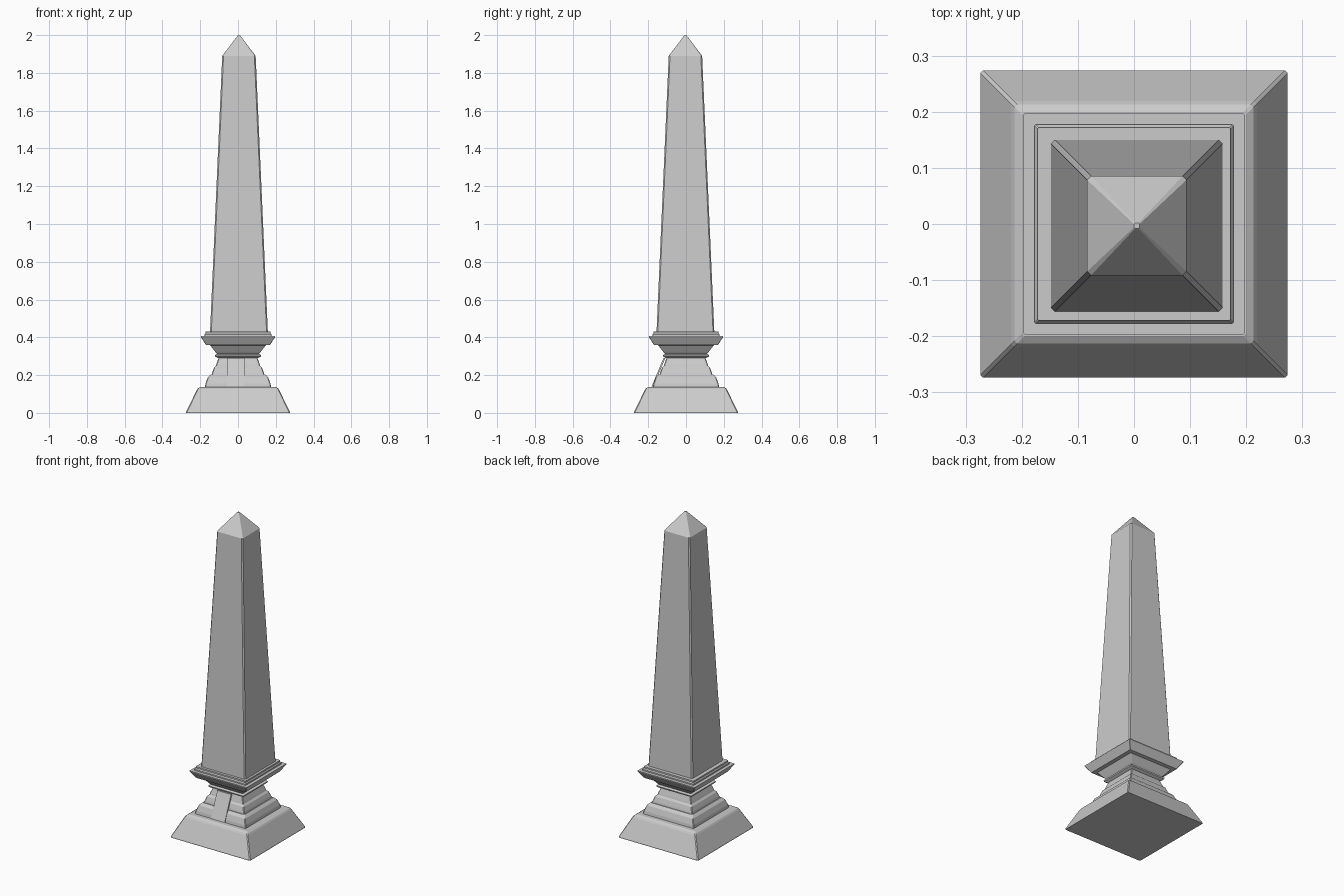
import bpy, bmesh
from mathutils import Vector

if "Cube" in bpy.data.objects:
    bpy.data.objects.remove(bpy.data.objects["Cube"])


def square_loft(name, profile, chamfer, cx=0.0, cy=0.0):
    """Stack chamfered squares; profile is a list of (half width, z)."""
    bm = bmesh.new()
    rings = []
    for h, z in profile:
        k = h - min(chamfer, h * 0.4)
        pts = [(h, -k), (h, k), (k, h), (-k, h), (-h, k), (-h, -k), (-k, -h), (k, -h)]
        rings.append([bm.verts.new((x + cx, y + cy, z)) for x, y in pts])
    for a, b in zip(rings, rings[1:]):
        for i in range(8):
            j = (i + 1) % 8
            bm.faces.new((a[i], a[j], b[j], b[i]))
    bm.faces.new(rings[0][::-1])
    bm.faces.new(rings[-1])
    return finish(name, bm)


def finish(name, bm):
    bmesh.ops.recalc_face_normals(bm, faces=bm.faces)
    mesh = bpy.data.meshes.new(name)
    bm.to_mesh(mesh)
    bm.free()
    obj = bpy.data.objects.new(name, mesh)
    bpy.context.collection.objects.link(obj)
    return obj


# Sloped foot
square_loft("foot", [(0.274, 0), (0.274, 0.006), (0.219, 0.12), (0.213, 0.129), (0.2, 0.137)], 0.005)

# Three stepped pedestal tiers
square_loft("lower_tier", [(0.175, 0.137), (0.172, 0.155), (0.16, 0.188), (0.144, 0.203)], 0.004)
square_loft("middle_tier", [(0.139, 0.203), (0.136, 0.215), (0.127, 0.24), (0.117, 0.25)], 0.004)
square_loft("upper_tier", [(0.117, 0.25), (0.114, 0.26), (0.105, 0.285), (0.103, 0.292)], 0.004)

# Neck band and flared capital
square_loft("neck_band", [(0.106, 0.29), (0.12, 0.298), (0.122, 0.306), (0.11, 0.312)], 0.003)
square_loft("flare", [(0.11, 0.312), (0.118, 0.32), (0.147, 0.358)], 0.003)
square_loft("cornice", [(0.147, 0.358), (0.17, 0.36), (0.197, 0.403), (0.197, 0.407)], 0.002)
square_loft("top_slab", [(0.177, 0.407), (0.177, 0.415), (0.172, 0.422), (0.172, 0.431)], 0.002)

# Tapered shaft with pyramid tip, set slightly off centre
square_loft("shaft", [(0.153, 0.43), (0.0885, 1.89), (0.005, 2.0)], 0.007, 0.005, -0.003)

# Leaning plaque on the front
bm = bmesh.new()
bmesh.ops.create_cube(bm, size=1)
bottom, top = Vector((0, -0.177, 0.14)), Vector((0, -0.114, 0.291))
for v in bm.verts:
    p = bottom.lerp(top, v.co.z + 0.5)
    v.co = (-0.012 + v.co.x * 0.095, p.y + v.co.y * 0.01, p.z)
finish("plaque", bm)
